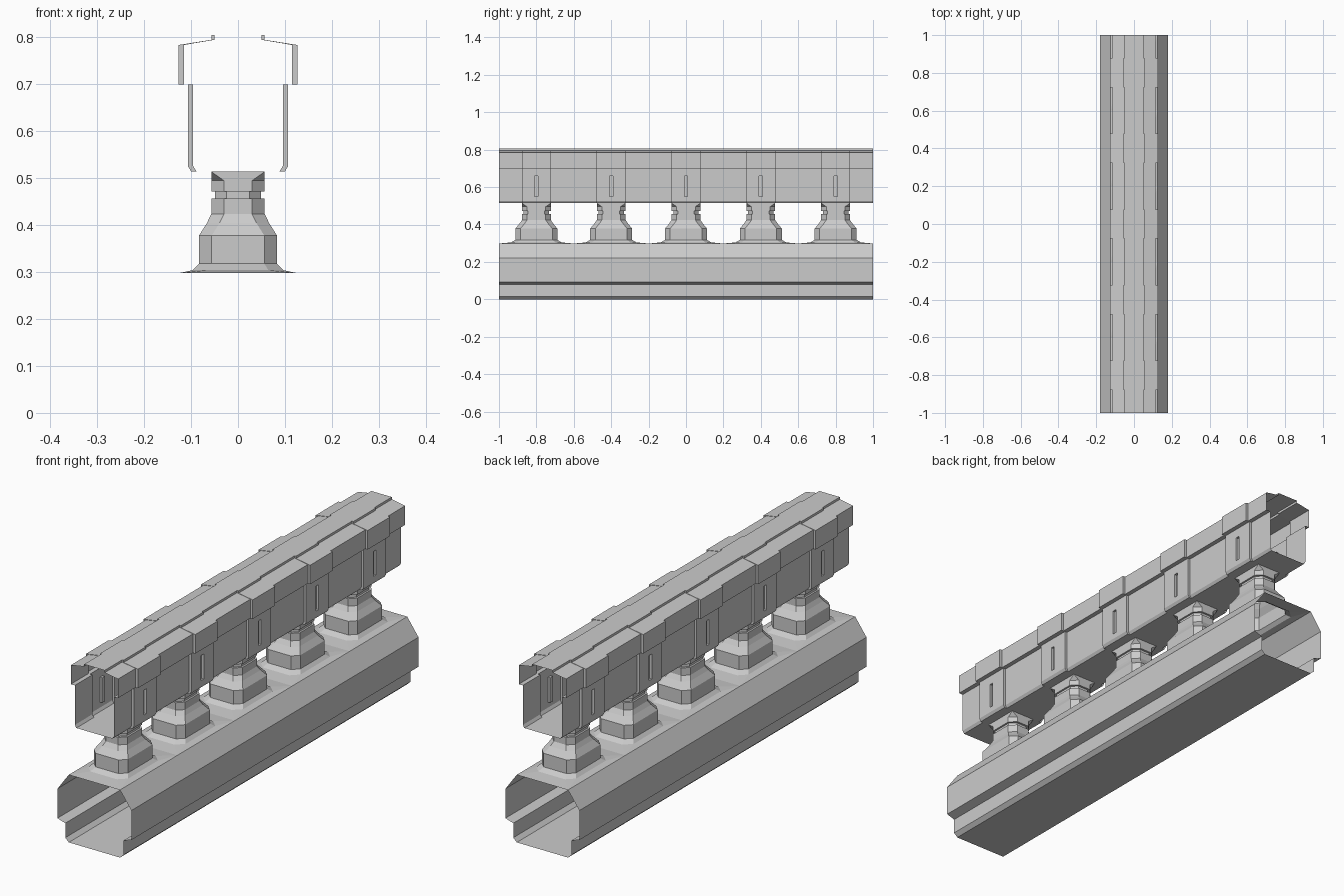
import bpy, bmesh

if "Cube" in bpy.data.objects:
    bpy.data.objects.remove(bpy.data.objects["Cube"])


def loft(name, rings, closed=True):
    """Skin a list of equal-length rings of 3D points with quads."""
    bm = bmesh.new()
    rows = [[bm.verts.new(p) for p in ring] for ring in rings]
    n = len(rings[0])
    for a, b in zip(rows, rows[1:]):
        for i in range(n if closed else n - 1):
            j = (i + 1) % n
            bm.faces.new((a[i], a[j], b[j], b[i]))
    bmesh.ops.remove_doubles(bm, verts=bm.verts[:], dist=0.0002)
    bmesh.ops.dissolve_degenerate(bm, edges=bm.edges[:], dist=0.0001)
    bmesh.ops.recalc_face_normals(bm, faces=bm.faces[:])
    mesh = bpy.data.meshes.new(name)
    bm.to_mesh(mesh)
    bm.free()
    obj = bpy.data.objects.new(name, mesh)
    bpy.context.collection.objects.link(obj)
    return obj


def at_y(half, y):
    """Mirror a right-hand (x, z) profile and place it at y."""
    full = half + [(-x, z) for x, z in reversed(half)]
    return [(x, y, z) for x, z in full]


def octagon(a, b, c, z):
    """Chamfered rectangle with half sizes a, b and chamfer c."""
    return [(a, -b + c, z), (a, b - c, z), (a - c, b, z), (-a + c, b, z),
            (-a, b - c, z), (-a, -b + c, z), (-a + c, -b, z), (a - c, -b, z)]


# Plinth: open-ended extrusion, its top is formed by the baluster footings
plinth = [(0.125, 0.298), (0.18, 0.222), (0.18, 0.092), (0.142, 0.08),
          (0.142, 0.016), (0.125, 0.0)]
loft("plinth", [at_y(plinth, -1), at_y(plinth, 1)], closed=False)

# Balusters: z, half width, half depth, chamfer
sections = [
    (0.298, 0.125, 0.200, 0.0),
    (0.304, 0.097, 0.135, 0.032),
    (0.318, 0.083, 0.112, 0.027),
    (0.378, 0.083, 0.112, 0.027),
    (0.405, 0.066, 0.090, 0.027),
    (0.424, 0.057, 0.077, 0.027),
    (0.457, 0.057, 0.077, 0.027),
    (0.457, 0.049, 0.068, 0.024),
    (0.472, 0.049, 0.068, 0.024),
    (0.472, 0.057, 0.077, 0.027),
    (0.495, 0.057, 0.077, 0.027),
    (0.514, 0.057, 0.077, 0.0),
]
centres = [-0.8, -0.4, 0.0, 0.4, 0.8]
first = loft("baluster", [octagon(a, b, c, z) for z, a, b, c in sections])
first.location.y = centres[0]
for y in centres[1:]:
    copy = first.copy()
    copy.location.y = y
    bpy.context.collection.objects.link(copy)


# Rail: thin profile that steps outward over every baluster, with a slot
def rail(wide, slot, y):
    d = 0.0115 if wide else 0.0
    w = 0.0955 + d
    s = 0.0955 if slot else w
    half = [(0.050 + d * 0.6, 0.805), (0.050 + d * 0.6, 0.795),
            (0.115 + d, 0.784), (0.115 + d, 0.70), (w, 0.70),
            (w, 0.66), (s, 0.66), (s, 0.55), (w, 0.55),
            (w, 0.526), (0.088 + d, 0.514)]
    return at_y(half, y)


rings = [rail(False, False, -1)]
for c in centres:
    for dy, before, after in ((-0.078, (0, 0), (1, 0)), (-0.009, (1, 0), (1, 1)),
                              (0.009, (1, 1), (1, 0)), (0.078, (1, 0), (0, 0))):
        rings += [rail(*before, c + dy), rail(*after, c + dy)]
rings.append(rail(False, False, 1))
loft("top_rail", rings)
